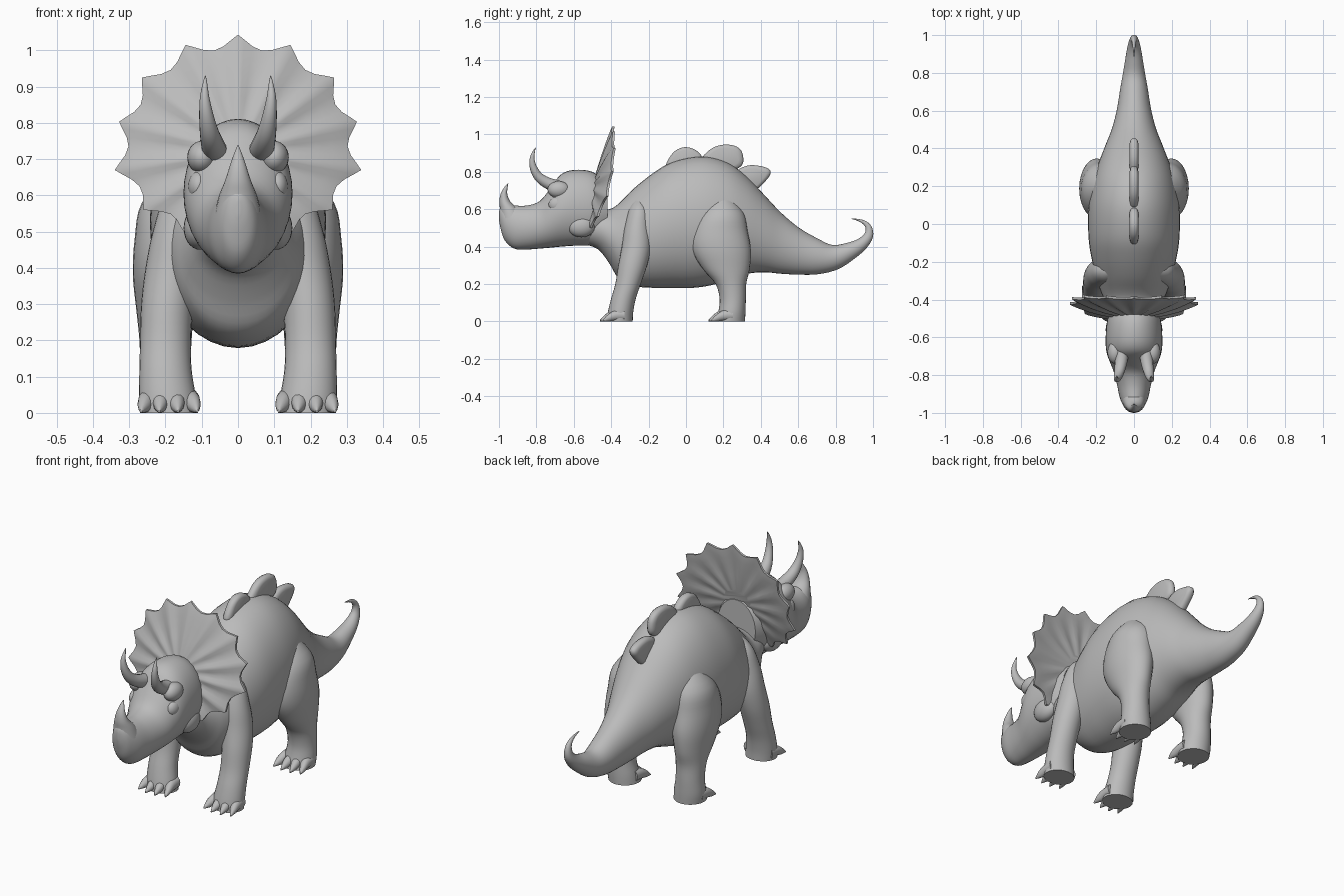
import bpy, bmesh, math
from mathutils import Vector

if "Cube" in bpy.data.objects:
    bpy.data.objects.remove(bpy.data.objects["Cube"])

skin = bpy.data.materials.new("grey skin")
skin.diffuse_color = (0.5, 0.5, 0.5, 1)
skin.use_nodes = True
skin.node_tree.nodes["Principled BSDF"].inputs["Base Color"].default_value = skin.diffuse_color


def finish(name, bm, sharp=45):
    bmesh.ops.recalc_face_normals(bm, faces=bm.faces)
    for f in bm.faces:
        f.smooth = True
    me = bpy.data.meshes.new(name)
    bm.to_mesh(me)
    bm.free()
    me.materials.append(skin)
    me.set_sharp_from_angle(angle=math.radians(sharp))
    ob = bpy.data.objects.new(name, me)
    bpy.context.collection.objects.link(ob)
    return ob


def spline(rows, steps, closed=False):
    """Catmull-Rom interpolation of tuples of any length."""
    n, out = len(rows), []
    get = (lambda i: rows[i % n]) if closed else (lambda i: rows[max(0, min(n - 1, i))])
    for i in range(n if closed else n - 1):
        for k in range(steps):
            t = k / steps
            out.append([0.5 * (2 * b + (c - a) * t + (2 * a - 5 * b + 4 * c - d) * t * t
                               + (3 * b - a - 3 * c + d) * t ** 3)
                        for a, b, c, d in zip(get(i - 1), get(i), get(i + 1), get(i + 2))])
    if not closed:
        out.append(list(rows[-1]))
    return out


def loft(name, rows, sides=28, steps=4):
    """Elliptical rings; row = x, y, z, half width, half height, tilt in degrees."""
    bm = bmesh.new()
    rings = []
    for x, y, z, rx, rv, tilt in spline(rows, steps):
        t = math.radians(tilt)
        up = Vector((0, -math.sin(t), math.cos(t)))
        ring = []
        for k in range(sides):
            a = 2 * math.pi * k / sides
            p = Vector((x + max(rx, .0005) * math.cos(a), y, z)) + up * max(rv, .0005) * math.sin(a)
            p.z = max(p.z, 0)
            ring.append(bm.verts.new(p))
        rings.append(ring)
    for a, b in zip(rings, rings[1:]):
        for k in range(sides):
            j = (k + 1) % sides
            bm.faces.new((a[k], a[j], b[j], b[k]))
    bm.faces.new(rings[0])
    bm.faces.new(rings[-1])
    return finish(name, bm)


def upright(rows):
    """Rows of y, bottom, top, half width become vertical rings."""
    return [(0, y, (b + t) / 2, w, (t - b) / 2, 0) for y, b, t, w in rows]


def blob(name, loc, size):
    bm = bmesh.new()
    bmesh.ops.create_uvsphere(bm, u_segments=24, v_segments=14, radius=1)
    for v in bm.verts:
        v.co = Vector(loc) + v.co * Vector(size)
    return finish(name, bm)


# Body with curled tail
body = upright([(-.56, .42, .62, .09), (-.47, .385, .60, .12), (-.41, .31, .60, .15),
                (-.36, .23, .63, .175), (-.28, .19, .71, .20), (-.18, .18, .79, .225),
                (-.08, .18, .85, .24), (.04, .18, .88, .243), (.14, .195, .877, .235),
                (.24, .225, .84, .215), (.33, .255, .77, .185), (.42, .263, .675, .15),
                (.51, .255, .58, .115), (.61, .25, .497, .09), (.71, .253, .44, .074)])
body += [(0, .80, .345, .058, .066, 15), (0, .88, .378, .045, .047, 28),
         (0, .94, .415, .034, .034, 45), (0, .976, .46, .022, .025, 75),
         (0, .975, .505, .014, .016, 115), (0, .945, .534, .008, .009, 150),
         (0, .90, .547, .003, .003, 172), (0, .885, .548, .001, .001, 180)]
loft("body_and_tail", body, 40)

# Head and beak
loft("head", upright([(-.42, .46, .74, .11), (-.50, .41, .80, .14), (-.60, .405, .81, .15),
                      (-.67, .40, .785, .147), (-.72, .395, .72, .132), (-.78, .39, .645, .108),
                      (-.85, .385, .62, .09), (-.92, .39, .62, .075), (-.97, .435, .625, .052),
                      (-.992, .50, .61, .03), (-1.0, .545, .585, .006)]), 36)

# Nose horn
loft("nose_horn", [(0, -.925, .55, .065, .07, 90), (0, -.945, .60, .052, .05, 90),
                   (0, -.968, .64, .036, .03, 90), (0, -.973, .68, .023, .018, 85),
                   (0, -.963, .715, .011, .009, 75), (0, -.952, .737, .002, .002, 65)], 20)

for s, side in ((1, "left"), (-1, "right")):
    # Brow horns, eyes, brows and cheeks
    loft(side + "_brow_horn", [(s * .062, -.66, .715, .036, .036, 180), (s * .068, -.73, .735, .033, .032, 165),
                               (s * .078, -.785, .77, .027, .026, 140), (s * .087, -.815, .82, .02, .02, 108),
                               (s * .092, -.823, .87, .013, .013, 88), (s * .091, -.813, .91, .006, .006, 70),
                               (s * .09, -.803, .93, .001, .001, 60)], 18)
    blob(side + "_eye", (s * .108, -.69, .625), (.03, .045, .042))
    blob(side + "_brow", (s * .10, -.68, .705), (.04, .06, .045))
    blob(side + "_cheek", (s * .105, -.56, .51), (.045, .075, .06))

    # Front and hind legs
    loft(side + "_front_leg", [(s * x, y, z, a, b, 90) for x, y, z, a, b in (
        (.19, -.355, 0, .08, .07), (.195, -.35, .05, .078, .068), (.2, -.335, .12, .072, .066),
        (.2, -.31, .2, .07, .068), (.195, -.285, .3, .072, .077), (.18, -.265, .4, .075, .078),
        (.16, -.26, .5, .075, .07), (.13, -.25, .6, .07, .055), (.1, -.25, .66, .03, .02))])
    loft(side + "_hind_leg", [(s * x, y, z, a, b, 90) for x, y, z, a, b in (
        (.19, .235, 0, .08, .08), (.195, .245, .05, .078, .073), (.2, .25, .12, .07, .07),
        (.2, .24, .2, .072, .082), (.2, .215, .28, .08, .125), (.195, .19, .38, .095, .157),
        (.185, .18, .48, .1, .15), (.165, .19, .58, .1, .12), (.12, .19, .68, .06, .05))])

    # Clawed toes
    for leg, y0 in (("front", -.40), ("hind", .18)):
        for i, dx in enumerate((-.062, -.02, .022, .062)):
            fan = dx * .25
            y = y0 + abs(dx) * .35
            loft(f"{side}_{leg}_toe_{i + 1}", [
                (s * (.19 + dx), y + .05, .035, .022, .03, 0),
                (s * (.19 + dx), y, .032, .024, .028, 0),
                (s * (.19 + dx + fan * .5), y - .035, .02, .017, .02, 0),
                (s * (.19 + dx + fan), y - .066, .005, .003, .004, 0)], 12, 3)

# Toothed neck frill: scalloped outline between the tooth tips
half = [(0, 1.043), (.145, 1.015), (.265, .925), (.328, .803), (.34, .67), (.26, .56), (.15, .50)]
tips = half + [(-x, z) for x, z in half[:0:-1]]
cx, cz = 0, .72
outline = []
for i, (x, z) in enumerate(tips):
    nx, nz = tips[(i + 1) % len(tips)]
    for t, pull in ((0, 1), (.12, .97), (.3, .925), (.5, .905), (.7, .925), (.88, .97)):
        px, pz = x + (nx - x) * t, z + (nz - z) * t
        outline.append((cx + (px - cx) * pull, cz + (pz - cz) * pull, math.cos(2 * math.pi * t)))


def frill_point(x, z, off):
    return Vector((x, -.387 - (1.04 - z) * .24 + .5 * x * x + off, z))


bm = bmesh.new()
levels = (.25, .5, .7, .85, .94, 1)
sheets = []
for sign in (-1, 1):
    rings = []
    for f in levels:
        thick = .006 + .034 * (1 - f) ** .8
        rings.append([bm.verts.new(frill_point(cx + (x - cx) * f, cz + (z - cz) * f,
                      sign * thick - .006 * ridge * f * (1.2 - f) * 2)) for x, z, ridge in outline])
    for a, b in zip(rings, rings[1:]):
        for k in range(len(outline)):
            j = (k + 1) % len(outline)
            bm.faces.new((a[k], a[j], b[j], b[k]))
    bm.faces.new(rings[0])
    sheets.append(rings[-1])
for k in range(len(outline)):
    j = (k + 1) % len(outline)
    bm.faces.new((sheets[0][k], sheets[0][j], sheets[1][j], sheets[1][k]))
finish("neck_frill", bm)

# Rounded back plates
plates = ([(-.10, .82), (-.075, .895), (-.02, .93), (.04, .922), (.085, .88), (.06, .82)],
          [(.08, .85), (.13, .92), (.20, .945), (.27, .935), (.303, .895), (.295, .83), (.2, .80)],
          [(.27, .80), (.34, .835), (.43, .822), (.452, .79), (.41, .735), (.36, .70), (.30, .73)])
for i, prof in enumerate(plates):
    pts = spline(prof, 5, True)
    my = sum(p[0] for p in pts) / len(pts)
    mz = sum(p[1] for p in pts) / len(pts)
    bm = bmesh.new()
    rings = [[bm.verts.new((x, my + (y - my) * f, mz + (z - mz) * f)) for y, z in pts]
             for x, f in ((-.023, .72), (-.018, .9), (-.008, 1), (.008, 1), (.018, .9), (.023, .72))]
    for a, b in zip(rings, rings[1:]):
        for k in range(len(pts)):
            j = (k + 1) % len(pts)
            bm.faces.new((a[k], a[j], b[j], b[k]))
    bm.faces.new(rings[0])
    bm.faces.new(rings[-1])
    finish(f"back_plate_{i + 1}", bm, 60)
